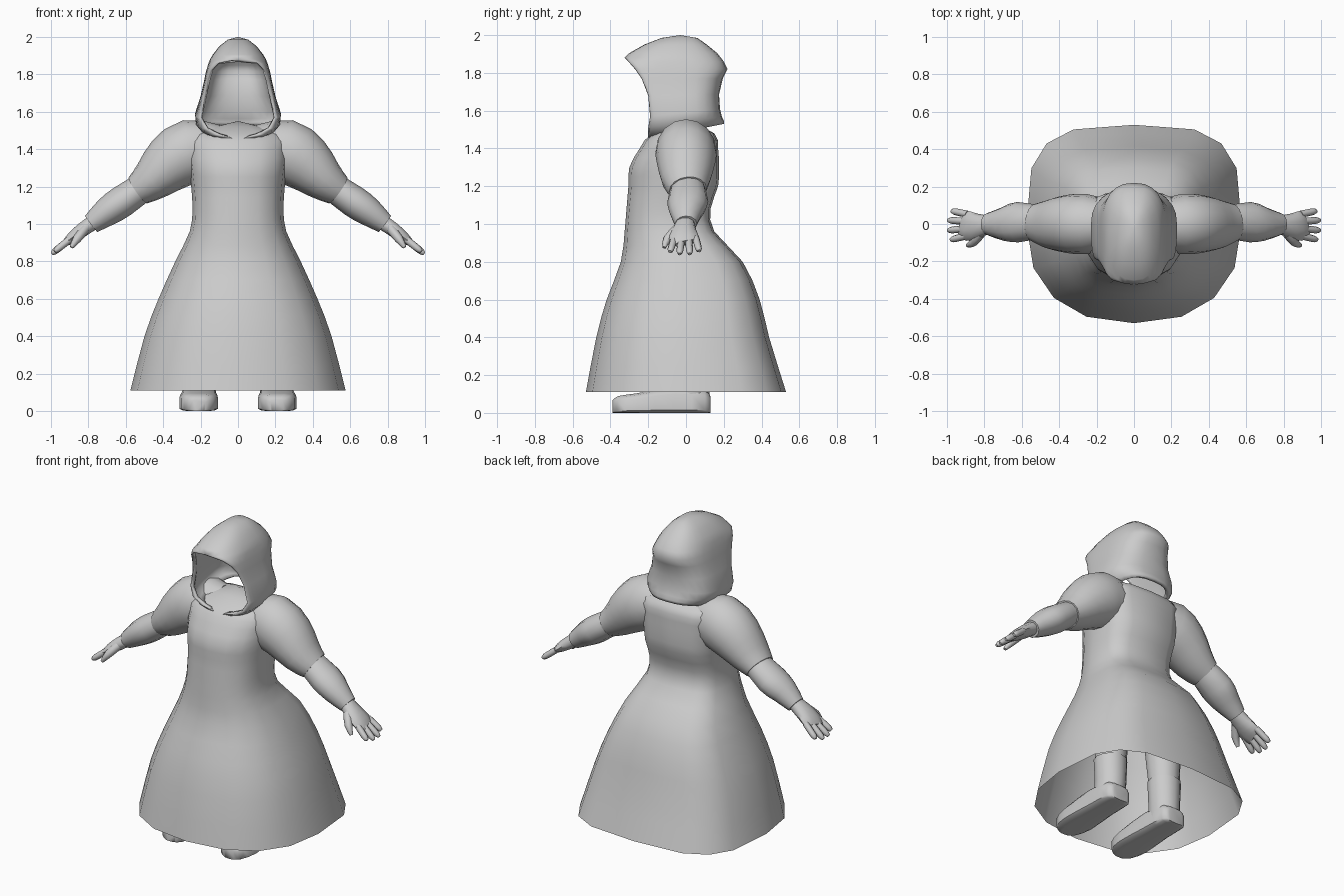
import bpy, bmesh, math
from mathutils import Vector

cube = bpy.data.objects.get("Cube")
if cube:
    bpy.data.objects.remove(cube)

colour = (.6, .6, .6, 1)
grey = bpy.data.materials.new("plain_grey")
grey.use_nodes = True
grey.diffuse_color = colour
grey.node_tree.nodes["Principled BSDF"].inputs["Base Color"].default_value = colour

ACROSS, FORWARD = Vector((1, 0, 0)), Vector((0, 1, 0))


def power(value, exponent):
    """Signed power, used to square off round outlines."""
    return math.copysign(abs(value) ** exponent, value)


def smooth_keys(keys, steps=2):
    """Insert in-between entries along a smooth curve through the keys."""
    keys = [Vector(key) for key in keys]
    result = []
    for i in range(len(keys) - 1):
        start, end = keys[i], keys[i + 1]
        before, after = keys[max(i - 1, 0)], keys[min(i + 2, len(keys) - 1)]
        for step in range(steps):
            t = step / steps
            bend = (start - before + start - end) * (1 - t) + (end - start + end - after) * t
            result.append(start.lerp(end, t) + bend * t * (1 - t) / 2)
    return result + [keys[-1]]


def half_outline(half_width, front, back, gap, segments, front_power, back_power):
    """Horizontal half outline from the front, round the +x side, to the back."""
    middle = (front + back) / 2
    points = []
    for k in range(segments + 1):
        turn = math.pi * k / segments
        ahead = k < segments / 2
        exponent = front_power if ahead else back_power
        sideways = max(math.sin(turn), 0) ** exponent if k < segments else 0
        inner = gap if ahead else 0
        x = inner + (half_width - inner) * sideways
        y = middle - (back - front) / 2 * power(math.cos(turn), exponent)
        points.append((x, y))
    return points


def skin(name, rows, closed=False, angle=50):
    """Skin rows of points into the +x half and mirror it."""
    bm = bmesh.new()
    grid = [[bm.verts.new(point) for point in row] for row in rows]
    count = len(rows[0])
    for lower, upper in zip(grid, grid[1:]):
        for j in range(count if closed else count - 1):
            k = (j + 1) % count
            bm.faces.new((lower[j], lower[k], upper[k], upper[j]))
    if closed:
        bm.faces.new(grid[0])
        bm.faces.new(grid[-1])
    bmesh.ops.remove_doubles(bm, verts=bm.verts, dist=.0005)
    if closed:
        bmesh.ops.recalc_face_normals(bm, faces=bm.faces)
    mesh = bpy.data.meshes.new(name)
    bm.to_mesh(mesh)
    bm.free()
    mesh.materials.append(grey)
    obj = bpy.data.objects.new(name, mesh)
    bpy.context.collection.objects.link(obj)
    bpy.ops.object.select_all(action='DESELECT')
    obj.select_set(True)
    bpy.context.view_layer.objects.active = obj
    bpy.ops.object.shade_smooth_by_angle(angle=math.radians(angle))
    obj.modifiers.new("Mirror", 'MIRROR').merge_threshold = .001
    return obj


def tube(name, keys, side=FORWARD, sides=12):
    """Limb through keys of x, y, z, radius along side, radius across it."""
    path = smooth_keys(keys)
    centres = [Vector(entry[:3]) for entry in path]
    rows = []
    for i, entry in enumerate(path):
        along = centres[min(i + 1, len(path) - 1)] - centres[max(i - 1, 0)]
        up = along.cross(side).normalized()
        across = up.cross(along).normalized()
        row = []
        for k in range(sides):
            turn = math.tau * k / sides
            row.append(centres[i] + across * entry[3] * math.cos(turn)
                       + up * entry[4] * math.sin(turn))
        rows.append(row)
    return skin(name, rows, closed=True)


# Robe: height, half width, front, back
robe_keys = [(.11, .575, -.53, .53), (.4, .5, -.475, .44), (.6, .425, -.42, .39),
             (.8, .335, -.345, .3), (.96, .258, -.325, .15), (1.08, .243, -.315, .13),
             (1.2, .25, -.305, .17), (1.3, .26, -.3, .175), (1.4, .27, -.245, .17),
             (1.48, .25, -.18, .15), (1.55, 0, 0, 0)]
robe_rows = []
for height, half_width, front, back in smooth_keys(robe_keys):
    outline = half_outline(half_width, front, back, 0, 8, .85, .6)
    robe_rows.append([(x, y, height) for x, y in outline])
skin("robe", robe_rows)

# Hood: height, half width, front, back, half width of the face opening
hood_levels = [(1.45, .18, -.2, .2, 0), (1.475, .2, -.2, .2, .1), (1.51, .225, -.2, .19, .165),
               (1.57, .23, -.19, .18, .2), (1.68, .2, -.2, .175, .18),
               (1.77, .18, -.235, .195, .16), (1.82, .17, -.27, .22, .14),
               (1.86, .157, -.305, .2, .1), (1.88, .15, -.325, .185, 0),
               (1.905, .135, -.3, .165, 0), (1.95, .1, -.22, .11, 0),
               (1.985, .055, -.13, .06, 0), (2, 0, -.03, -.03, 0)]
hood_rows = []
for height, half_width, front, back, gap in hood_levels:
    lift = max(0, 1.7 - height)
    outline = half_outline(half_width, front, back, gap, 12, .8, .8)
    hood_rows.append([(x, y, height + lift * (y - front) * .8) for x, y in outline])
shell = skin("hood", hood_rows, angle=70).modifiers.new("Thickness", 'SOLIDIFY')
shell.thickness = .022
shell.offset = -1

# Sleeves, forearms and palms
tube("sleeves", [(.1, 0, 1.4, .12, .13), (.25, 0, 1.39, .16, .17), (.36, 0, 1.325, .155, .155),
                 (.46, 0, 1.235, .13, .115), (.535, .01, 1.18, .1, .085)], sides=16)
tube("forearms", [(.49, .01, 1.21, .085, .075), (.62, .01, 1.12, .108, .085),
                  (.7, 0, 1.065, .09, .077), (.785, 0, 1, .058, .054)])
tube("palms", [(.765, 0, 1.015, .045, .042), (.83, -.01, .97, .065, .04),
               (.89, -.01, .925, .08, .03), (.92, 0, .9, .066, .018)], sides=10)

# Fingers fan out from the knuckles
finger_reach = {"index_fingers": .09, "middle_fingers": .105, "ring_fingers": .105,
                "little_fingers": .085}
for i, (name, reach) in enumerate(finger_reach.items()):
    knuckle = Vector((.89, .038 * i - .062, .925))
    direction = Vector((1, knuckle.y * 4, -.8))
    keys = []
    for share, radius in ((0, .019), (.5, .019), (.85, .017), (1, .009)):
        keys.append((*(knuckle + direction * reach * share), radius, radius))
    tube(name, keys, sides=8)
tube("thumbs", [(.82, -.05, .97, .028, .026), (.86, -.1, .92, .023, .023),
                (.89, -.115, .875, .01, .01)], sides=8)

# Legs and boot shafts
tube("legs", [(.17, .03, .85, .11, .11), (.19, .03, .6, .11, .115),
              (.205, .03, .27, .09, .09)], side=ACROSS)
tube("boot_shafts", [(.205, .03, .31, .1, .1), (.205, .03, .16, .092, .098),
                     (.21, .02, .06, .088, .1)], side=ACROSS)

# Boot feet: distance along y, half width, height; squared sections on a flat sole
foot_keys = [(.13, .05, .085), (.1, .085, .12), (-.06, .092, .14), (-.26, .104, .105),
             (-.36, .08, .09), (-.39, .035, .065)]
foot_rows = []
for y, half_width, height in smooth_keys(foot_keys):
    row = []
    for k in range(12):
        turn = math.tau * (k + .5) / 12
        rise = power(math.sin(turn), .6 if turn < math.pi else .2)
        row.append((.21 + half_width * power(math.cos(turn), .6), y, height * (1 + rise) / 2))
    foot_rows.append(row)
lowest = min(point[2] for row in foot_rows for point in row)
skin("boot_feet", [[(x, y, z - lowest) for x, y, z in row] for row in foot_rows], closed=True)
